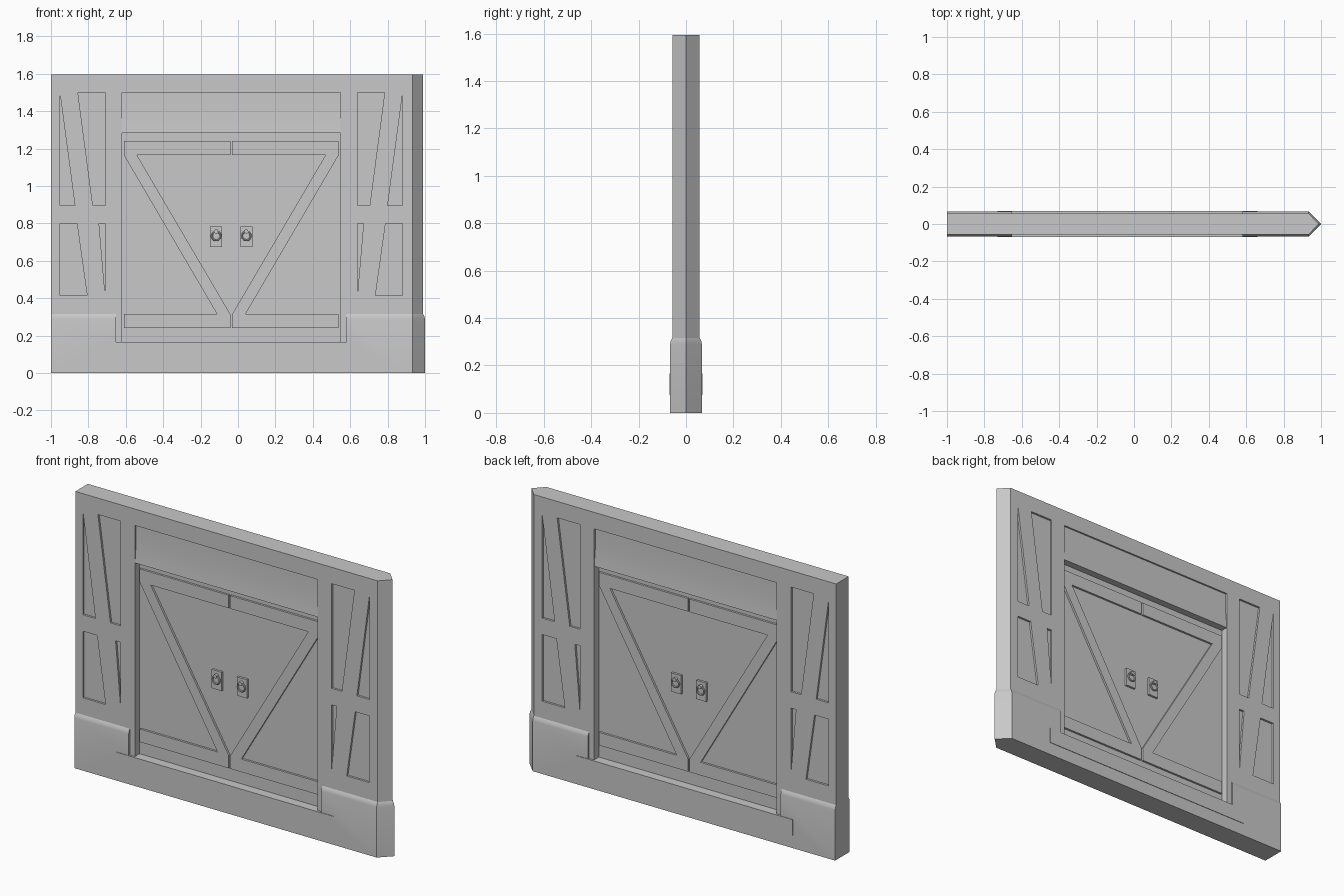
import bpy, bmesh, math
from mathutils import Matrix

if "Cube" in bpy.data.objects:
    bpy.data.objects.remove(bpy.data.objects["Cube"])

CX = -0.036           # centre line of the doorway
FACE = 0.057          # half thickness of the wall
PANEL = 0.015         # half thickness of the door panel

stone = bpy.data.materials.new("grey_plaster")
stone.diffuse_color = (0.58, 0.58, 0.58, 1)
stone.use_nodes = True
stone.node_tree.nodes["Principled BSDF"].inputs["Base Color"].default_value = stone.diffuse_color


def finish(name, bm, angle=None):
    bmesh.ops.recalc_face_normals(bm, faces=bm.faces)
    me = bpy.data.meshes.new(name)
    bm.to_mesh(me)
    bm.free()
    ob = bpy.data.objects.new(name, me)
    bpy.context.collection.objects.link(ob)
    me.materials.append(stone)
    if angle:
        smooth(ob, angle)
    return ob


def smooth(ob, angle):
    bpy.ops.object.select_all(action='DESELECT')
    ob.select_set(True)
    bpy.context.view_layer.objects.active = ob
    bpy.ops.object.shade_smooth_by_angle(angle=math.radians(angle))


def loft(name, rings):
    """Closed solid through rings of equal point count."""
    bm = bmesh.new()
    loops = [[bm.verts.new(p) for p in r] for r in rings]
    n = len(loops[0])
    for a, b in zip(loops, loops[1:]):
        for i in range(n):
            j = (i + 1) % n
            bm.faces.new((a[i], a[j], b[j], b[i]))
    bm.faces.new(loops[0][::-1])
    bm.faces.new(loops[-1])
    return finish(name, bm)


def prism(name, pts, y0, y1):
    """Outline in x (from the doorway centre) and z, extruded along y."""
    return loft(name, [[(CX + u, y, z) for u, z in pts] for y in (y0, y1)])


def rect(u0, u1, z0, z1):
    return [(u0, z0), (u1, z0), (u1, z1), (u0, z1)]


def cut(target, cutter):
    mod = target.modifiers.new("cut", 'BOOLEAN')
    mod.operation = 'DIFFERENCE'
    mod.solver = 'EXACT'
    mod.object = cutter
    bpy.ops.object.select_all(action='DESELECT')
    target.select_set(True)
    bpy.context.view_layer.objects.active = target
    bpy.ops.object.modifier_apply(modifier=mod.name)
    bpy.data.objects.remove(cutter, do_unlink=True)


# wall with thicker plinth and pointed right end
levels = [(0, 0.067, 1.0), (0.29, 0.067, 1.0), (0.305, 0.064, 0.996),
          (0.317, FACE, 0.988), (1.595, FACE, 0.988)]
wall = loft("wall", [[(-1, -h, z), (0.933, -h, z), (tip, 0, z), (0.933, h, z), (-1, h, z)]
                     for z, h, tip in levels])

# timber-frame recesses of the left bay, mirrored to the right bay
bays = [
    [(-0.916, 1.495), (-0.916, 0.895), (-0.836, 0.895)],
    [(-0.820, 1.50), (-0.675, 1.50), (-0.675, 0.895), (-0.740, 0.895)],
    [(-0.916, 0.80), (-0.825, 0.80), (-0.771, 0.415), (-0.916, 0.415)],
    [(-0.707, 0.80), (-0.675, 0.80), (-0.675, 0.425)],
]
for s in (-1, 1):
    # plinth gap around the doorway
    cut(wall, prism("gap_cutter", rect(-0.616, 0.616, 0.165, 0.33), s * (FACE + 0.0002), s * 0.2))
    # doorway recess
    cut(wall, prism("door_cutter", rect(-0.583, 0.583, 0.165, 1.283), s * PANEL, s * 0.2))
    # sunk lintel panel, sloping out towards its lower edge
    section = [(0.047, 1.50), (0.047, 1.38), (0.0565, 1.283), (0.2, 1.283), (0.2, 1.50)]
    cut(wall, loft("lintel_cutter", [[(CX + u, s * y, z) for y, z in section]
                                     for u in (-0.583, 0.583)]))
    for m in (-1, 1):
        for pts in bays:
            cut(wall, prism("bay_cutter", [(-m * u, z) for u, z in pts],
                            s * (FACE - 0.012), s * 0.2))
smooth(wall, 20)

# raised rails and diagonal brace of one door leaf
brace = [(-0.574, 1.24), (-0.005, 1.24), (-0.005, 1.165), (-0.504, 1.165), (-0.005, 0.315),
         (-0.005, 0.24), (-0.574, 0.24), (-0.574, 0.315), (-0.076, 0.315), (-0.574, 1.165)]


def ring(name, x, y, z, major, minor, n=20, k=8):
    bm = bmesh.new()
    g = []
    for i in range(n):
        a = 2 * math.pi * i / n
        g.append([])
        for j in range(k):
            b = 2 * math.pi * j / k
            r = major + minor * math.cos(b)
            g[-1].append(bm.verts.new((x + r * math.cos(a), y + minor * math.sin(b),
                                       z + r * math.sin(a))))
    for i in range(n):
        for j in range(k):
            i2, j2 = (i + 1) % n, (j + 1) % k
            bm.faces.new((g[i][j], g[i2][j], g[i2][j2], g[i][j2]))
    return finish(name, bm, 40)


def knob(name, x, y, z, radius, depth):
    bm = bmesh.new()
    bmesh.ops.create_cone(bm, cap_ends=True, segments=12, radius1=radius, radius2=radius,
                          depth=depth, matrix=Matrix.Translation((x, y, z))
                          @ Matrix.Rotation(math.pi / 2, 4, 'X'))
    return finish(name, bm, 40)


for s, side in ((-1, "front"), (1, "back")):
    # door sill strip
    prism(side + "_sill", rect(-0.695, 0.695, 0.075, 0.1655), s * 0.06, s * 0.07)
    for m, hand in ((1, "left"), (-1, "right")):
        tag = side + "_" + hand
        prism(tag + "_door_brace", [(m * u, z) for u, z in brace],
              s * (PANEL - 0.005), s * (PANEL + 0.012))
        # pull ring on its plate
        u = -m * 0.0805
        prism(tag + "_handle_plate", rect(u - 0.032, u + 0.032, 0.675, 0.783),
              s * (PANEL - 0.005), s * (PANEL + 0.013))
        knob(tag + "_handle_knob", CX + u, s * (PANEL + 0.019), 0.757, 0.011, 0.02)
        ring(tag + "_handle_ring", CX + u, s * (PANEL + 0.019), 0.733, 0.023, 0.005)
